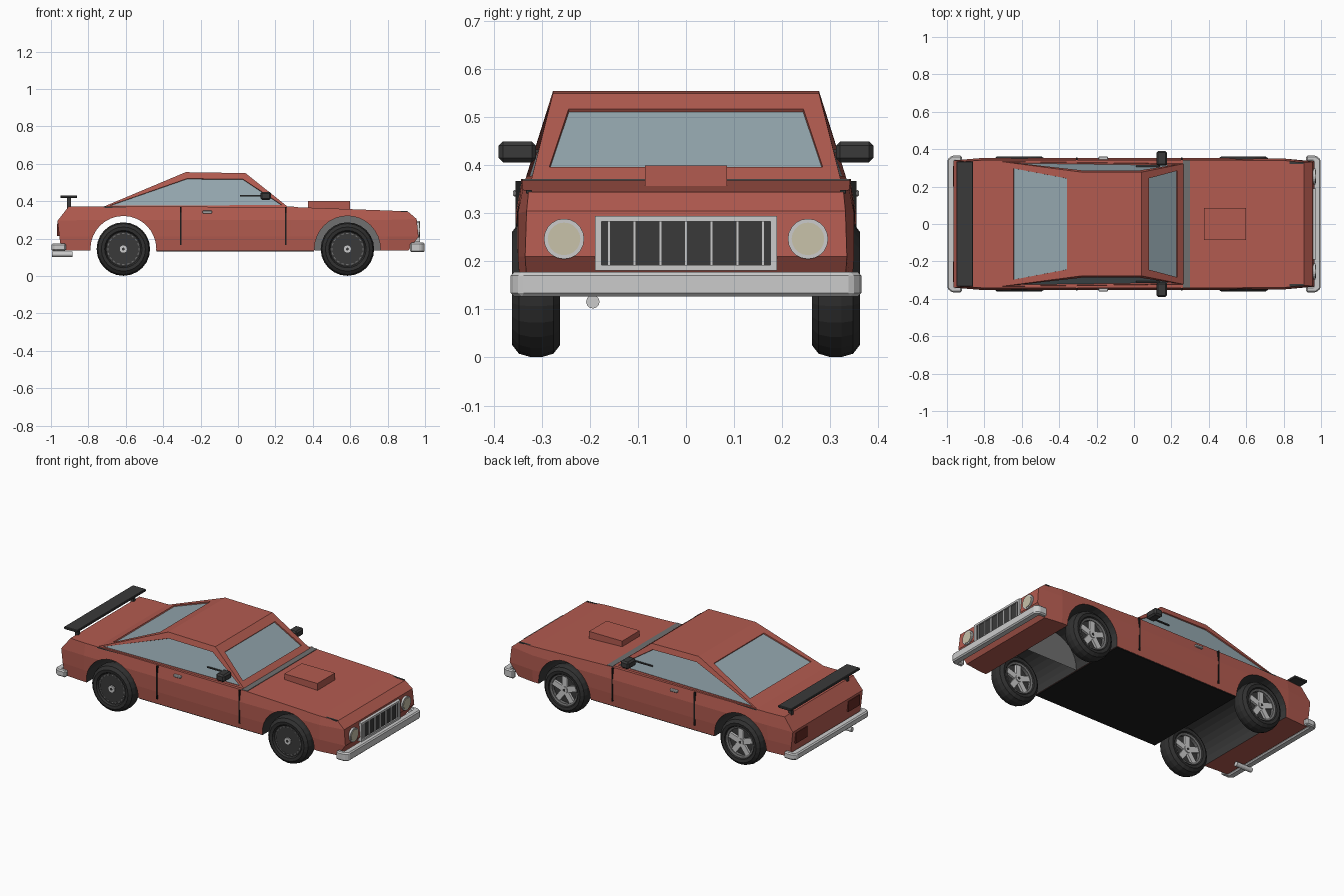
import bpy, bmesh, math
from mathutils import Matrix, Vector

old = bpy.data.objects.get("Cube")
if old:
    bpy.data.objects.remove(old, do_unlink=True)


def material(name, rgb):
    m = bpy.data.materials.new(name)
    m.use_nodes = True
    m.diffuse_color = (*rgb, 1)
    m.node_tree.nodes["Principled BSDF"].inputs["Base Color"].default_value = (*rgb, 1)
    return m


RED = material("red paint", (0.45, 0.105, 0.08))
GLASS = material("blue grey glass", (0.30, 0.39, 0.43))
CHROME = material("chrome", (0.6, 0.6, 0.6))
RUBBER = material("rubber", (0.03, 0.03, 0.03))
TRIM = material("dark trim", (0.042, 0.042, 0.042))
UNDER = material("underside black", (0.012, 0.012, 0.012))
GREY = material("mid grey", (0.16, 0.16, 0.16))
CREAM = material("cream lamp", (0.58, 0.54, 0.40))
LAMP = material("dark red lamp", (0.13, 0.022, 0.016))


def finish(name, bm, *mats):
    bmesh.ops.recalc_face_normals(bm, faces=bm.faces[:])
    me = bpy.data.meshes.new(name)
    bm.to_mesh(me)
    bm.free()
    ob = bpy.data.objects.new(name, me)
    for m in mats:
        me.materials.append(m)
    bpy.context.collection.objects.link(ob)
    return ob


def box(name, mat, x, y, z, bevel=0.0):
    """Box from (low, high) ranges on each axis."""
    bm = bmesh.new()
    bmesh.ops.create_cube(bm, size=1)
    for v in bm.verts:
        v.co = [r[0] if c < 0 else r[1] for c, r in zip(v.co, (x, y, z))]
    if bevel:
        bmesh.ops.bevel(bm, geom=bm.edges[:], offset=bevel, segments=1, affect='EDGES')
    return finish(name, bm, mat)


def prism(name, mat, pts, z0, z1, bevel=0.0):
    """Plan outline (x, y) raised from z0 to z1."""
    bm = bmesh.new()
    face = bm.faces.new([bm.verts.new((x, y, z0)) for x, y in pts])
    top = bmesh.ops.extrude_face_region(bm, geom=[face])["geom"]
    for v in top:
        if isinstance(v, bmesh.types.BMVert):
            v.co.z = z1
    ob = finish(name, bm, mat)
    if bevel:
        mod = ob.modifiers.new("bevel", 'BEVEL')
        mod.width, mod.segments = bevel, 1
    return ob


def lathe(name, mat, profile, center, axis='Y', steps=24):
    """Closed (radius, offset) profile turned about an axis."""
    bm = bmesh.new()
    rings = []
    for i in range(steps):
        a = math.tau * i / steps
        rings.append([bm.verts.new((r * math.cos(a), d, r * math.sin(a))) for r, d in profile])
    n = len(profile)
    for i in range(steps):
        a, b = rings[i], rings[(i + 1) % steps]
        for j in range(n):
            k = (j + 1) % n
            bm.faces.new((a[j], a[k], b[k], b[j]))
    bmesh.ops.remove_doubles(bm, verts=bm.verts[:], dist=1e-5)
    if axis == 'X':
        bm.transform(Matrix.Rotation(-math.pi / 2, 4, 'Z'))
    bm.transform(Matrix.Translation(center))
    return finish(name, bm, mat)


def disc(name, mat, r, d0, d1, center, axis='Y', steps=24):
    return lathe(name, mat, [(0, d0), (r, d0), (r, d1), (0, d1)], center, axis, steps)


# Lower body: cross-sections along the length, each with four heights (x, half width, z)
sections = [
    [(-.945, .335, .135), (-.955, .34, .21), (-.965, .34, .295), (-.905, .335, .372)],
    [(-.80, .345, .135), (-.80, .352, .21), (-.80, .354, .30), (-.80, .342, .372)],
    [(.28, .345, .135), (.28, .352, .21), (.28, .354, .30), (.28, .342, .369)],
    [(.80, .345, .135), (.80, .350, .21), (.80, .350, .30), (.80, .340, .350)],
    [(.91, .330, .135), (.965, .335, .21), (.955, .332, .305), (.908, .328, .345)],
]
bm = bmesh.new()
loops = []
for sec in sections:
    loops.append([bm.verts.new(p) for p in sec] +
                 [bm.verts.new((x, -y, z)) for x, y, z in reversed(sec)])
for a, b in zip(loops, loops[1:]):
    for j in range(8):
        k = (j + 1) % 8
        bm.faces.new((a[j], a[k], b[k], b[j]))
for end in (loops[0], loops[-1]):
    for j in range(3):
        bm.faces.new((end[j], end[j + 1], end[6 - j], end[7 - j]))
body = finish("body", bm, RED, TRIM)

# Wheel arches cut right through the body
WHEELS = {"rear": -.613, "front": .585}
for end, x in WHEELS.items():
    cutter = disc(end + "_arch_cutter", RED, .176, -.5, .5, (x, 0, .145), steps=32)
    cutter.data.materials.append(TRIM)
    for p in cutter.data.polygons:
        p.material_index = 1
    cutter.hide_render = True
    cutter.hide_viewport = False
    mod = body.modifiers.new("arch", 'BOOLEAN')
    mod.operation, mod.object, mod.solver = 'DIFFERENCE', cutter, 'EXACT'
    bpy.context.view_layer.objects.active = body
    bpy.ops.object.modifier_apply(modifier=mod.name)
    bpy.data.objects.remove(cutter, do_unlink=True)

# Cabin with recessed windows
bm = bmesh.new()
outline = [(-.72, .335, .37), (-.28, .277, .555), (.04, .277, .55), (.27, .323, .367)]
left = [bm.verts.new(p) for p in outline]
right = [bm.verts.new((x, -y, z)) for x, y, z in outline]
sides = [bm.faces.new(left), bm.faces.new(right[::-1])]
strips = [bm.faces.new((left[i], right[i], right[(i + 1) % 4], left[(i + 1) % 4])) for i in range(4)]
bmesh.ops.recalc_face_normals(bm, faces=bm.faces[:])
for face, margin, squeeze in ((sides[0], .036, 1), (sides[1], .036, 1),
                              (strips[0], .05, .76), (strips[2], .05, .87)):
    bmesh.ops.inset_individual(bm, faces=[face], thickness=margin, depth=0)
    mid = face.calc_center_median()
    for v in face.verts:
        v.co.x = mid.x + (v.co.x - mid.x) * squeeze
        v.co.z = mid.z + (v.co.z - mid.z) * squeeze
    bmesh.ops.inset_individual(bm, faces=[face], thickness=.001, depth=-.007)
    face.material_index = 1
finish("cabin", bm, RED, GLASS)

# Hood details, underside and the panel inside the front arch
box("hood_scoop", RED, (.375, .60), (-.085, .085), (.34, .40))
box("cowl_strip", GREY, (.262, .30), (-.34, .34), (.362, .3715))
box("floor_pan", UNDER, (-.435, .407), (-.343, .343), (.130, .137))
bm = bmesh.new()
bmesh.ops.create_circle(bm, cap_ends=True, segments=32, radius=.177,
                        matrix=Matrix.Translation((.585, 0, .145)) @ Matrix.Rotation(math.pi / 2, 4, 'X'))
for v in bm.verts:
    v.co.z = max(v.co.z, .137)
finish("engine_bay_panel", bm, GREY)

# Bumpers wrapping round the corners
half = [(.92, .335), (.92, .365), (.975, .365), (.998, .345)]
plan = half + [(x, -y) for x, y in reversed(half)] + [(.955, -.335), (.955, .335)]
prism("front_bumper", CHROME, plan, .127, .178, .007)
prism("rear_bumper", CHROME, [(-x, y) for x, y in plan], .134, .174, .007)
disc("exhaust", CHROME, .014, -.055, .055, (-.94, -.194, .116), 'X', 12)

# Grille
box("grille_back", TRIM, (.93, .966), (-.18, .18), (.19, .286))
for z in (.187, .289):
    box("grille_rail", CHROME, (.93, .974), (-.19, .19), (z - .006, z + .006))
for s in (-1, 1):
    box("grille_end", CHROME, (.93, .974), (s * .183 - .007, s * .183 + .007), (.181, .295))
for i in range(-3, 4):
    y = i * .0535
    box("grille_bar", CHROME, (.95, .970), (y - .003, y + .003), (.193, .283))

# Rear spoiler
box("spoiler", TRIM, (-.95, -.86), (-.335, .335), (.416, .431), .003)

for s in (-1, 1):
    def span(a, b):
        return tuple(sorted((s * a, s * b)))

    # Lamps
    disc("headlight_ring", CHROME, .042, -.02, .006, (.964, s * .254, .247), 'X', 20)
    disc("headlight", CREAM, .034, -.01, .009, (.964, s * .254, .247), 'X', 20)
    box("tail_light", LAMP, (-.967, -.94), span(.2, .31), (.215, .28))
    box("spoiler_post", TRIM, (-.913, -.893), span(.26, .28), (.36, .42))
    # Door gaps, handle and shoulder line
    for x in (-.305, .255):
        box("door_gap", UNDER, (x - .004, x + .004), span(.34, .3555), (.165, .368))
    box("door_handle", CHROME, (-.19, -.14), span(.34, .36), (.335, .349), .003)
    line = box("shoulder_line", TRIM, (-.72, .905), span(.332, .3435), (.365, .3715))
    for v in line.data.vertices:
        if v.co.x > 0:
            v.co.z -= .024
            v.co.y -= s * .011
    # Mirror on its stalk
    box("mirror", TRIM, (.12, .177), span(.312, .39), (.406, .45), .009)
    box("mirror_stalk", TRIM, (.01, .14), span(.306, .314), (.426, .433))

    # Wheels: every wheel has its spokes on the +y face
    for end, x in WHEELS.items():
        c = Vector((x, s * .312, .144))
        name = end + ("_left" if s > 0 else "_right")
        lathe(name + "_tyre", RUBBER,
              [(.092, -.035), (.1, -.047), (.118, -.05), (.136, -.036), (.143, -.012),
               (.143, .012), (.136, .036), (.118, .05), (.1, .047), (.092, .035)], c)
        disc(name + "_rim", TRIM, .093, -.036, .018, c)
        lathe(name + "_rim_ring", GREY, [(.082, .01), (.094, .01), (.094, .042), (.082, .038)], c)
        for d in (-.04, .034):
            disc(name + "_hub", CHROME, .022, d - .005, d + .005, c, steps=12)
            disc(name + "_hub_cap", TRIM, .008, d - .007, d + .007, c, steps=8)
        bm = bmesh.new()
        for i in range(5):
            m = (Matrix.Translation(c) @ Matrix.Rotation(math.tau * i / 5, 4, 'Y')
                 @ Matrix.Translation((0, .027, .05)) @ Matrix.Diagonal((.034, .014, .075, 1)))
            bmesh.ops.create_cube(bm, size=1, matrix=m)
        finish(name + "_spokes", bm, CHROME)
        bm = bmesh.new()
        for i in range(20):
            m = (Matrix.Translation(c) @ Matrix.Rotation(math.tau * i / 20, 4, 'Y')
                 @ Matrix.Translation((0, -.036, .083)) @ Matrix.Diagonal((.014, .004, .005, 1)))
            bmesh.ops.create_cube(bm, size=1, matrix=m)
        finish(name + "_dashes", bm, GREY)
